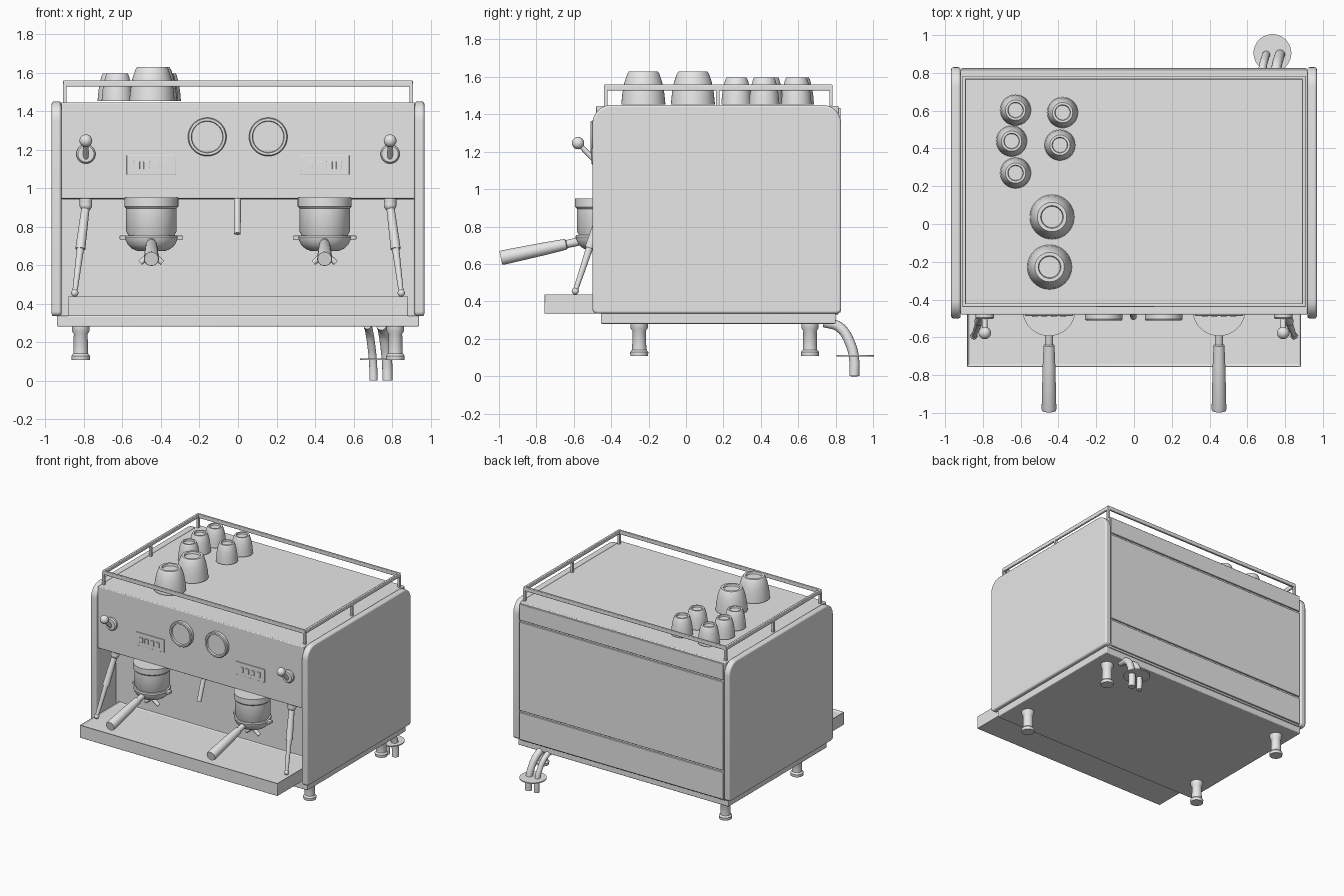
import bpy, bmesh, math
from mathutils import Vector, Matrix

if "Cube" in bpy.data.objects:
    bpy.data.objects.remove(bpy.data.objects["Cube"])

grey = bpy.data.materials.new("plain_grey")
grey.diffuse_color = (0.8, 0.8, 0.8, 1)
grey.use_nodes = True
grey.node_tree.nodes["Principled BSDF"].inputs["Base Color"].default_value = grey.diffuse_color


def finish(name, bm, bevel=0.0, smooth=True):
    bmesh.ops.recalc_face_normals(bm, faces=bm.faces[:])
    me = bpy.data.meshes.new(name)
    bm.to_mesh(me)
    bm.free()
    ob = bpy.data.objects.new(name, me)
    bpy.context.collection.objects.link(ob)
    me.materials.append(grey)
    if bevel:
        m = ob.modifiers.new("bevel", 'BEVEL')
        m.width, m.segments, m.limit_method = bevel, 3, 'ANGLE'
    if smooth:
        bpy.ops.object.select_all(action='DESELECT')
        bpy.context.view_layer.objects.active = ob
        ob.select_set(True)
        bpy.ops.object.shade_smooth_by_angle(angle=math.radians(35))
    return ob


def box(name, x0, x1, y0, y1, z0, z1, bevel=0.0):
    bm = bmesh.new()
    m = Matrix.Translation(((x0 + x1) / 2, (y0 + y1) / 2, (z0 + z1) / 2)) @ \
        Matrix.Diagonal((x1 - x0, y1 - y0, z1 - z0, 1))
    bmesh.ops.create_cube(bm, size=1, matrix=m)
    return finish(name, bm, bevel)


def extrude_x(name, pts, x0, x1, bevel=0.0):
    bm = bmesh.new()
    f = bm.faces.new([bm.verts.new((x0, y, z)) for y, z in pts])
    r = bmesh.ops.extrude_face_region(bm, geom=[f])
    vs = [v for v in r["geom"] if isinstance(v, bmesh.types.BMVert)]
    bmesh.ops.translate(bm, verts=vs, vec=(x1 - x0, 0, 0))
    return finish(name, bm, bevel)


def lathe(name, prof, loc, direction=(0, 0, 1), n=40):
    """Spin (radius, height) points about an axis through loc."""
    bm = bmesh.new()
    vs = [bm.verts.new((r, 0, h)) for r, h in prof]
    es = [bm.edges.new(p) for p in zip(vs, vs[1:])]
    bmesh.ops.spin(bm, geom=vs + es, cent=(0, 0, 0), axis=(0, 0, 1),
                   angle=math.tau, steps=n)
    bmesh.ops.remove_doubles(bm, verts=bm.verts[:], dist=1e-5)
    rot = Vector(direction).to_track_quat('Z', 'Y').to_matrix().to_4x4()
    bmesh.ops.transform(bm, matrix=Matrix.Translation(loc) @ rot, verts=bm.verts[:])
    return finish(name, bm)


def rod(name, a, b, r0, r1, n=24):
    a, b = Vector(a), Vector(b)
    L = (b - a).length
    return lathe(name, [(0, 0), (r0, 0), (r1, L), (0, L)], a, b - a, n)


def ball(name, loc, r):
    bm = bmesh.new()
    bmesh.ops.create_uvsphere(bm, u_segments=24, v_segments=14, radius=r,
                              matrix=Matrix.Translation(loc))
    return finish(name, bm)


def hose(name, pts, r):
    cu = bpy.data.curves.new(name, 'CURVE')
    cu.dimensions, cu.bevel_depth, cu.bevel_resolution, cu.use_fill_caps = '3D', r, 5, True
    sp = cu.splines.new('BEZIER')
    sp.bezier_points.add(len(pts) - 1)
    for p, c in zip(sp.bezier_points, pts):
        p.co = c
        p.handle_left_type = p.handle_right_type = 'AUTO'
    cu.materials.append(grey)
    bpy.context.collection.objects.link(bpy.data.objects.new(name, cu))


# Body with recessed lower front, base and back panel
extrude_x("body", [(-0.48, 1.445), (-0.48, 0.945), (-0.25, 0.945), (-0.25, 0.33),
                   (0.815, 0.33), (0.815, 1.445)], -0.918, 0.918, 0.006)
box("base", -0.94, 0.94, -0.455, 0.80, 0.28, 0.337, 0.006)
for i, (z0, z1) in enumerate([(0.34, 0.56), (0.575, 1.29), (1.305, 1.435)]):
    box(f"back_panel_{i}", -0.912, 0.912, 0.81, 0.826, z0, z1, 0.004)

# Side panels with rounded corners
outline = []
for cy, cz, r, a0 in [(0.73, 1.35, 0.1, 0), (-0.40, 1.35, 0.1, 90),
                      (-0.475, 0.36, 0.025, 180), (0.805, 0.36, 0.025, 270)]:
    for k in range(9):
        a = math.radians(a0 + k * 90 / 8)
        outline.append((cy + r * math.cos(a), cz + r * math.sin(a)))
for s, side in ((-1, "left"), (1, "right")):
    extrude_x(f"{side}_side_panel", outline, s * 0.918, s * 0.968, 0.012)

# Drip tray with sunken floor
bm = bmesh.new()
bmesh.ops.create_cube(bm, size=1, matrix=Matrix.Translation((0, -0.5, 0.3875)) @
                      Matrix.Diagonal((1.766, 0.514, 0.105, 1)))
bm.faces.ensure_lookup_table()
top = max(bm.faces, key=lambda f: f.calc_center_median().z)
bmesh.ops.inset_region(bm, faces=[top], thickness=0.016)
bmesh.ops.translate(bm, verts=top.verts[:], vec=(0, 0, -0.015))
finish("drip_tray", bm, 0.004)

# Feet
foot = [(0, 0), (0.047, 0), (0.049, 0.022), (0.038, 0.034), (0.036, 0.135),
        (0.046, 0.15), (0.046, 0.178), (0, 0.178)]
for x in (-0.817, 0.817):
    for y in (-0.25, 0.663):
        lathe("foot", foot, (x, y, 0.107))

# Cup rail
for z in (1.543,):
    for y in (-0.43, 0.775):
        box("rail_long", -0.908, 0.908, y - 0.009, y + 0.009, z - 0.016, z + 0.016, 0.005)
    for x in (-0.899, 0.899):
        box("rail_short", x - 0.009, x + 0.009, -0.43, 0.775, z - 0.016, z + 0.016, 0.005)
for x in (-0.899, 0.899):
    for y in (-0.43, 0.17, 0.775):
        box("rail_post", x - 0.009, x + 0.009, y - 0.009, y + 0.009, 1.44, 1.54)

# Upturned cups
cup = [(0, 0.16), (0.056, 0.16), (0.06, 0.175), (0.078, 0.175), (0.086, 0.163),
       (0.102, 0.115), (0.112, 0.06), (0.118, 0), (0, 0)]
for x, y in [(-0.434, 0.037), (-0.447, -0.228)]:
    lathe("large_cup", cup, (x, y, 1.453))
for x, y in [(-0.627, 0.603), (-0.378, 0.59), (-0.648, 0.439), (-0.392, 0.418), (-0.627, 0.27)]:
    lathe("small_cup", [(r * 0.69, h * 0.82) for r, h in cup], (x, y, 1.453))

# Gauges
for x in (-0.16, 0.157):
    lathe("gauge", [(0, 0.018), (0.08, 0.018), (0.083, 0.032), (0.095, 0.032),
                    (0.1, 0.025), (0.1, -0.01), (0, -0.01)], (x, -0.478, 1.266), (0, -1, 0), 48)

for s in (-1, 1):
    # Button plates
    c = s * 0.45
    box("button_plate", c - 0.128, c + 0.128, -0.486, -0.475, 1.068, 1.172, 0.002)
    for k in range(4):
        b = c - 0.075 + k * 0.05
        box("button", b - 0.015, b + 0.015, -0.492, -0.48, 1.098, 1.138, 0.002)

    # Steam levers
    lathe("lever_boss", [(0, 0.025), (0.042, 0.025), (0.05, 0.015), (0.05, -0.005), (0, -0.005)],
          (s * 0.79, -0.479, 1.177), (0, -1, 0))
    rod("lever_stalk", (s * 0.79, -0.49, 1.155), (s * 0.79, -0.577, 1.246), 0.014, 0.014)
    ball("lever_knob", (s * 0.79, -0.577, 1.246), 0.033)

    # Steam wands
    a, e = Vector((s * 0.79, -0.44, 0.913)), Vector((s * 0.848, -0.592, 0.455))
    ball("wand_joint", a, 0.033)
    rod("wand_joint_collar", (a.x, a.y, 0.91), (a.x, a.y, 0.95), 0.032, 0.032)
    m = a.lerp(e, 0.5)
    rod("wand_grip", a, m, 0.021, 0.026)
    rod("wand_tube", m, e, 0.019, 0.013)
    ball("wand_tip", e, 0.019)

    # Group head
    g = Vector((c, -0.453, 0))
    lathe("group_head", [(0, 0.95), (0.14, 0.95), (0.14, 0.905), (0.131, 0.895), (0.131, 0.775),
                         (0.122, 0.76), (0.122, 0.735), (0, 0.735)], g, n=48)
    # Portafilter basket, ears, spouts and handle
    lathe("filter_basket", [(0, 0.755), (0.134, 0.755), (0.138, 0.745), (0.134, 0.73),
                            (0.122, 0.705), (0.1, 0.685), (0.07, 0.672), (0, 0.672)], g, n=48)
    box("filter_ears", c - 0.165, c + 0.165, -0.475, -0.43, 0.733, 0.753, 0.004)
    rod("spout_stem", (c, -0.453, 0.68), (c, -0.453, 0.64), 0.025, 0.022)
    for t in (-1, 1):
        rod("spout", (c, -0.453, 0.66), (c + t * 0.058, -0.453, 0.612), 0.018, 0.014)
    p0, p1 = Vector((c, -0.52, 0.731)), Vector((c, -0.99, 0.632))
    L = (p1 - p0).length
    lathe("filter_handle", [(0, 0), (0.022, 0), (0.022, 0.12), (0.029, 0.125), (0.034, 0.25),
                            (0.039, L - 0.01), (0.036, L), (0, L)], p0, p1 - p0, 32)

# Hot water spout
rod("water_spout", (-0.003, -0.425, 0.955), (-0.003, -0.492, 0.763), 0.018, 0.017)

# Hoses and floor grommet
for x, r in ((0.672, 0.021), (0.745, 0.027)):
    hose("hose", [(x, 0.74, 0.288), (x + 0.008, 0.82, 0.262), (x + 0.022, 0.88, 0.17),
                  (x + 0.03, 0.9, 0.08), (x + 0.032, 0.9, 0.0)], r)
lathe("hose_grommet", [(0, 0.004), (0.1, 0.004), (0.1, -0.004), (0, -0.004)],
      (0.733, 0.905, 0.11), n=48)
